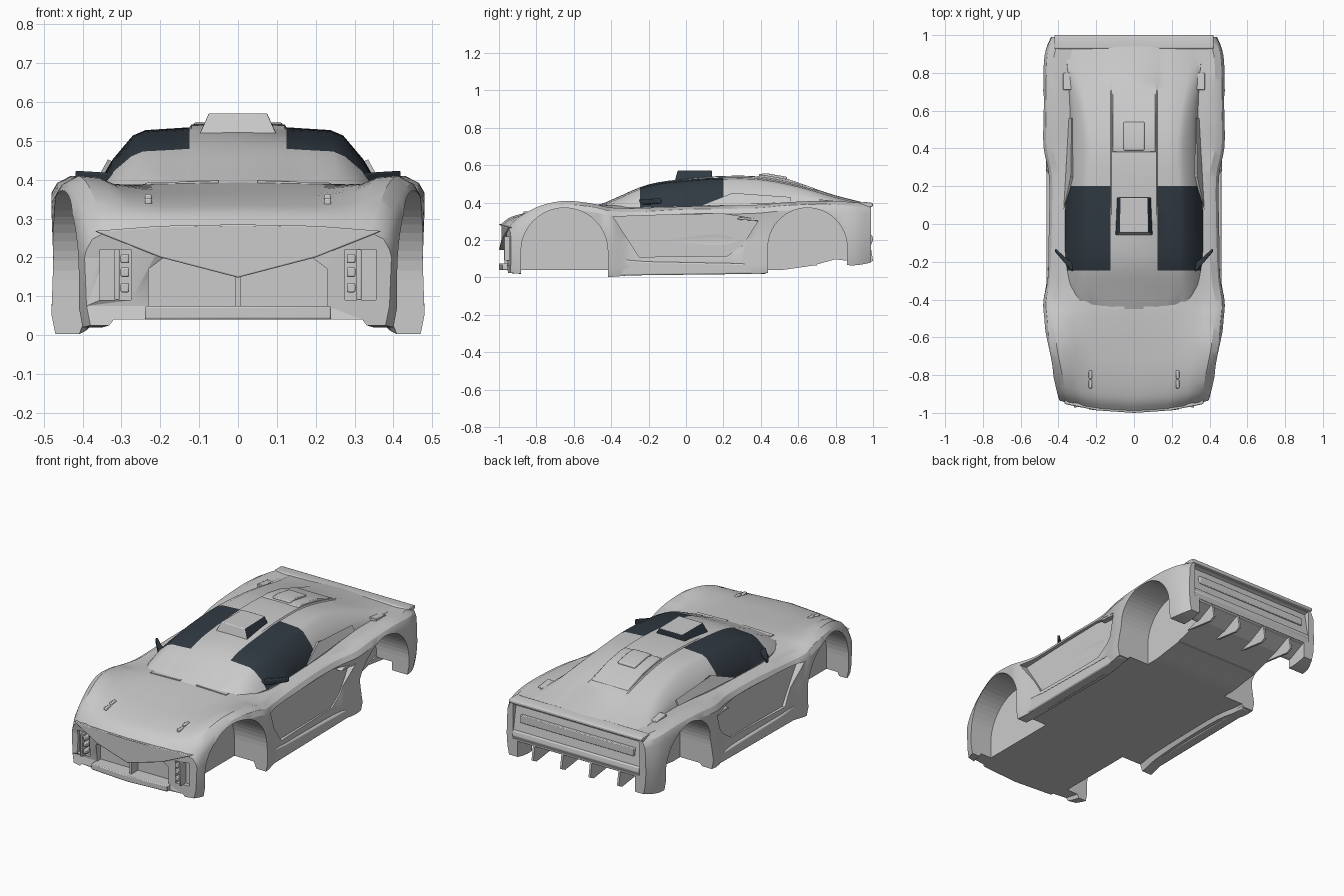
import bpy, bmesh, math

if "Cube" in bpy.data.objects:
    bpy.data.objects.remove(bpy.data.objects["Cube"])

dark = bpy.data.materials.new("dark_tint")
dark.diffuse_color = (0.03, 0.042, 0.055, 1)
dark.use_nodes = True
dark.node_tree.nodes["Principled BSDF"].inputs["Base Color"].default_value = dark.diffuse_color


def add_mesh(name, verts, faces, bevel=0, mat=None):
    me = bpy.data.meshes.new(name)
    me.from_pydata(verts, [], faces)
    bm = bmesh.new()
    bm.from_mesh(me)
    bmesh.ops.recalc_face_normals(bm, faces=bm.faces)
    bm.to_mesh(me)
    bm.free()
    ob = bpy.data.objects.new(name, me)
    bpy.context.collection.objects.link(ob)
    if mat:
        me.materials.append(mat)
    if bevel:
        b = ob.modifiers.new("bevel", 'BEVEL')
        b.width, b.segments = bevel, 2
    return ob


def prism(name, outline, axis, a, b, bow=0, **kw):
    # extrude a 2D outline along x or y; bow sweeps the sides backwards
    n = len(outline)
    put = (lambda p, t: (t, p[0], p[1])) if axis == 'x' else (lambda p, t: (p[0], t, p[1]))
    verts = [put(p, t) for t in (a, b) for p in outline]
    verts = [(x, y + bow * (x / .4) ** 2, z) for x, y, z in verts]
    faces = [(i, (i + 1) % n, n + (i + 1) % n, n + i) for i in range(n)]
    faces += [tuple(range(n)), tuple(range(2 * n - 1, n - 1, -1))]
    return add_mesh(name, verts, faces, **kw)


def box(name, x, y, z, **kw):
    return prism(name, [(y[0], z[0]), (y[1], z[0]), (y[1], z[1]), (y[0], z[1])], 'x', *x, **kw)


def refine(rows, n=4):
    # Catmull-Rom interpolation of station parameters
    out = []
    for i in range(len(rows) - 1):
        q = [rows[max(0, min(len(rows) - 1, i + k))] for k in (-1, 0, 1, 2)]
        for s in range(n):
            t = s / n
            out.append([b + .5 * t * (c - a + t * (2*a - 5*b + 4*c - d + t * (3*(b - c) + d - a)))
                        for a, b, c, d in zip(*q)])
    return out + [list(rows[-1])]


def loft(name, stations, section, bow=0):
    rings = []
    for st in refine(stations):
        half = section(*st[1:])
        ring = half + [(-x, z) for x, z in half[-2:0:-1]]
        f = max(0, (-.6 - st[0]) / .38)
        rings.append([(x, st[0] + bow * f * (x / .4) ** 2, z) for x, z in ring])
    n = len(rings[0])
    faces = [(r*n + i, r*n + (i+1) % n, (r+1)*n + (i+1) % n, (r+1)*n + i)
             for r in range(len(rings) - 1) for i in range(n)]
    faces += [tuple(range(n)), tuple(range((len(rings)-1)*n, len(rings)*n))]
    return add_mesh(name, [v for r in rings for v in r], faces)


def cut(ob, cutters):
    for c in cutters:
        m = ob.modifiers.new("cut", 'BOOLEAN')
        m.operation, m.object, m.solver = 'DIFFERENCE', c, 'EXACT'
        c.hide_render = True
        c.display_type = 'WIRE'


def body_section(w, wm, zb, zs, zf, zc):
    fl = max(zb, .04)
    return [(0, fl), (.82*w, fl), (.85*w, zb), (w - .01, zb), (w, zb + .05), (wm, .2),
            (w, zs), (w - .015, zs + .6*(zf - zs)), (w - .05, zf), (w - .1, zf - .004),
            (.68*w, .4*zf + .6*zc), (.45*w, zc), (0, zc + .004)]


# lower body: y, half width, waist, bottom, shoulder, fender crown, deck centre
body = loft("body_shell", [
    (-.99, .39, .395, .025, .22, .265, .28),
    (-.93, .41, .41, .02, .27, .325, .322),
    (-.80, .435, .43, .02, .33, .385, .352),
    (-.65, .46, .45, .02, .36, .410, .37),
    (-.50, .475, .465, .01, .35, .395, .385),
    (-.41, .48, .475, .003, .33, .375, .39),
    (-.28, .46, .44, .012, .32, .37, .39),
    (0, .45, .43, .02, .34, .38, .39),
    (.25, .45, .43, .02, .34, .385, .39),
    (.40, .478, .455, .02, .345, .39, .39),
    (.55, .48, .475, .045, .36, .403, .39),
    (.75, .48, .478, .07, .365, .41, .39),
    (.90, .472, .472, .065, .35, .402, .39),
    (.99, .435, .44, .08, .34, .395, .39)], body_section, bow=.055)


def cabin_section(bw, bz, tw, zt, ridge):
    m = .5 * (bw + tw)
    return [(0, bz - .02), (bw, bz - .02), (bw, bz), (m + .015, .5*bz + .5*zt - .005), (tw + .02, zt - .02),
            (tw - .01, zt - .007), (.17, zt - .003), (.125, zt), (.12, zt + .001 + ridge), (0, zt + .003 + ridge)]


# cabin and fastback: y, base half width, base z, roof half width, roof z, centre ridge
cabin = loft("cabin", [
    (-.46, .24, .375, .20, .385, 0), (-.37, .32, .375, .25, .425, 0), (-.20, .36, .375, .255, .495, 0),
    (0, .365, .38, .255, .523, .002), (.20, .36, .385, .25, .534, .006), (.40, .35, .385, .24, .53, .006),
    (.60, .345, .388, .26, .492, .006), (.80, .36, .388, .30, .435, .001), (.95, .38, .385, .34, .398, 0)],
    cabin_section)
cabin.data.materials.append(None)
cabin.data.materials.append(dark)
for p in cabin.data.polygons:
    c = p.center
    if abs(c.x) > .125 and -.24 < c.y < .19 and c.z > .39:
        p.material_index = 1

# wheel wells
wells = []
for end, yc, zc, r in (("front", -.65, .14, .232), ("rear", .65, .16, .212)):
    arch = [(yc + r*math.cos(math.pi*i/28), zc + r*math.sin(math.pi*i/28)) for i in range(29)]
    arch = [(yc + r, -.1)] + arch + [(yc - r, -.1)]
    for s, side in ((1, "right"), (-1, "left")):
        wells.append(prism(f"{end}_{side}_well_cutter", arch, 'x', s*.27, s*.6))

# nose opening with a V-shaped upper edge, diffuser tunnel and tail recess
cutters = wells + [
    prism("grille_cutter", [(-.23, .075), (.23, .075), (.23, .17), (.19, .2), (.15, .2), (0, .148),
                            (-.15, .2), (-.19, .2), (-.23, .17)], 'y', -1.1, -.91),
    prism("diffuser_cutter", [(.7, -.1), (1.1, -.1), (1.1, .17), (.985, .17), (.88, .12), (.7, .07)],
          'x', -.37, .37),
    prism("tail_cutter", [(.985, .225), (1.1, .22), (1.1, .38), (.96, .37)], 'x', -.40, .40)]
for s in (-1, 1):
    cutters.append(box("corner_vent_cutter", (s*.275, s*.355), (-1.1, -.925), (.09, .22)))
    # door panel, set in behind the front wheel
    cutters.append(prism("door_cutter", [(-.39, .325), (-.25, .11), (.22, .115), (.30, .17), (.39, .31),
                                         (.2, .34), (-.1, .335)], 'x', s*.432, s*.6))
cut(body, cutters)
cut(cabin, wells)

# V-shaped nose lip and splitter
prism("nose_lip", [(-.37, .268), (-.2, .2), (0, .148), (.2, .2), (.37, .268), (.2, .281), (0, .285), (-.2, .281)],
      'y', -1.0, -.95, bow=.055, bevel=.004)
prism("grille_divider", [(-.006, .07), (.006, .07), (.006, .16), (-.006, .16)], 'y', -.97, -.9)
prism("splitter", [(-.24, .04), (0, .04), (.24, .04), (.24, .075), (0, .075), (-.24, .075)],
      'y', -1.0, -.9, bow=.05, bevel=.005)

for s, side in ((1, "right"), (-1, "left")):
    # lamps stacked in the corner vents, and the post beside them
    box(f"{side}_vent_post", (s*.305, s*.318), (-.972, -.92), (.09, .22), bevel=.003)
    for z in (.11, .15, .185):
        box(f"{side}_corner_lamp", (s*.28, s*.302), (-.968, -.92), (z, z + .024), bevel=.004)
    # hood clips, wipers and deck vents
    for y in (-.87, -.82):
        box(f"{side}_hood_clip", (s*.222, s*.24), (y, y + .045), (.325, .353 + (y + .87)*.2), bevel=.005)
    prism(f"{side}_wiper", [(s*.05, .387), (s*.24, .382), (s*.24, .392), (s*.05, .398)], 'y', -.45, -.425)
    prism(f"{side}_deck_vent", [(.71, .40), (.80, .39), (.80, .409), (.71, .418)], 'x', s*.31, s*.375, bevel=.003)
    # door mirrors
    pts = [(.30, -.25), (.33, -.25), (.42, -.145), (.415, -.13), (.36, -.18), (.31, -.215)]
    v = [(s*x, y, z + (x - .3)*.06) for z in (.388, .416) for x, y in pts]
    f = [(i, (i+1) % 6, 6 + (i+1) % 6, 6 + i) for i in range(6)] + [tuple(range(6)), tuple(range(11, 5, -1))]
    add_mesh(f"{side}_mirror", v, f, bevel=.005, mat=dark)
    # rear buttress flanking the side window, and the intake lip behind the door
    pts = [(.372, .08, .385), (.345, .56, .40), (.33, .56, .43), (.335, .25, .452), (.318, .25, .445),
           (.315, .56, .40)]
    add_mesh(f"{side}_buttress", [(s*x, y, z) for x, y, z in pts],
             [(0, 1, 2), (0, 2, 3), (0, 3, 4), (3, 2, 5, 4), (0, 4, 5, 1), (1, 5, 2)])
    prism(f"{side}_intake_lip", [(.27, .31), (.42, .30), (.43, .31), (.29, .323)], 'x', s*.42, s*.465, bevel=.003)
    # sill
    prism(f"{side}_sill", [(-.40, .01), (.43, .02), (.43, .07), (.3, .075), (-.22, .085), (-.36, .1)],
          'x', s*.40, s*.462, bevel=.008)

# roof scoop, tinted on its flanks
v = [(sx*w, y, z) for y, w, z in ((-.06, .1, .515), (.14, .1, .52), (.14, .072, .571), (-.045, .075, .571))
     for sx in (-1, 1)]
scoop = add_mesh("roof_scoop", v, [(0, 1, 3, 2), (2, 3, 5, 4), (4, 5, 7, 6), (6, 7, 1, 0), (0, 2, 4, 6),
                                   (1, 3, 5, 7)], bevel=.004, mat=dark)
scoop.data.materials.append(None)
for i in (2, 3):
    scoop.data.polygons[i].material_index = 1

# rear engine cover panel and its hatch
prism("engine_cover", [(.38, .51), (.38, .543), (.42, .547), (.55, .525), (.69, .476), (.69, .45)],
      'x', -.115, .115, bevel=.005)
prism("engine_hatch", [(.39, .52), (.39, .554), (.44, .556), (.54, .538), (.54, .5)], 'x', -.055, .055, bevel=.005)

# tail lip, lamp bar and lower bumper
prism("tail_lip", [(.92, .385), (.93, .403), (.985, .402), (1.0, .397), (1.0, .382), (.96, .365)],
      'x', -.42, .42, bevel=.004)
box("tail_lamp_bar", (-.36, .36), (.95, .984), (.275, .32), bevel=.004)
prism("rear_bumper", [(.95, .16), (.985, .165), (1.0, .2), (.995, .225), (.95, .235)], 'x', -.40, .40, bevel=.004)
# diffuser fins
for x in (-.27, -.09, .09, .27):
    prism("diffuser_fin", [(.78, .10), (.97, .075), (1.0, .09), (.985, .18), (.9, .14)], 'x', x - .006, x + .006)

# smooth shading with sharp edges kept
for ob in list(bpy.context.collection.objects):
    if ob.hide_render:
        ob.hide_set(True)
        continue
    bpy.ops.object.select_all(action='DESELECT')
    ob.select_set(True)
    bpy.context.view_layer.objects.active = ob
    bpy.ops.object.shade_smooth_by_angle(angle=math.radians(32))
